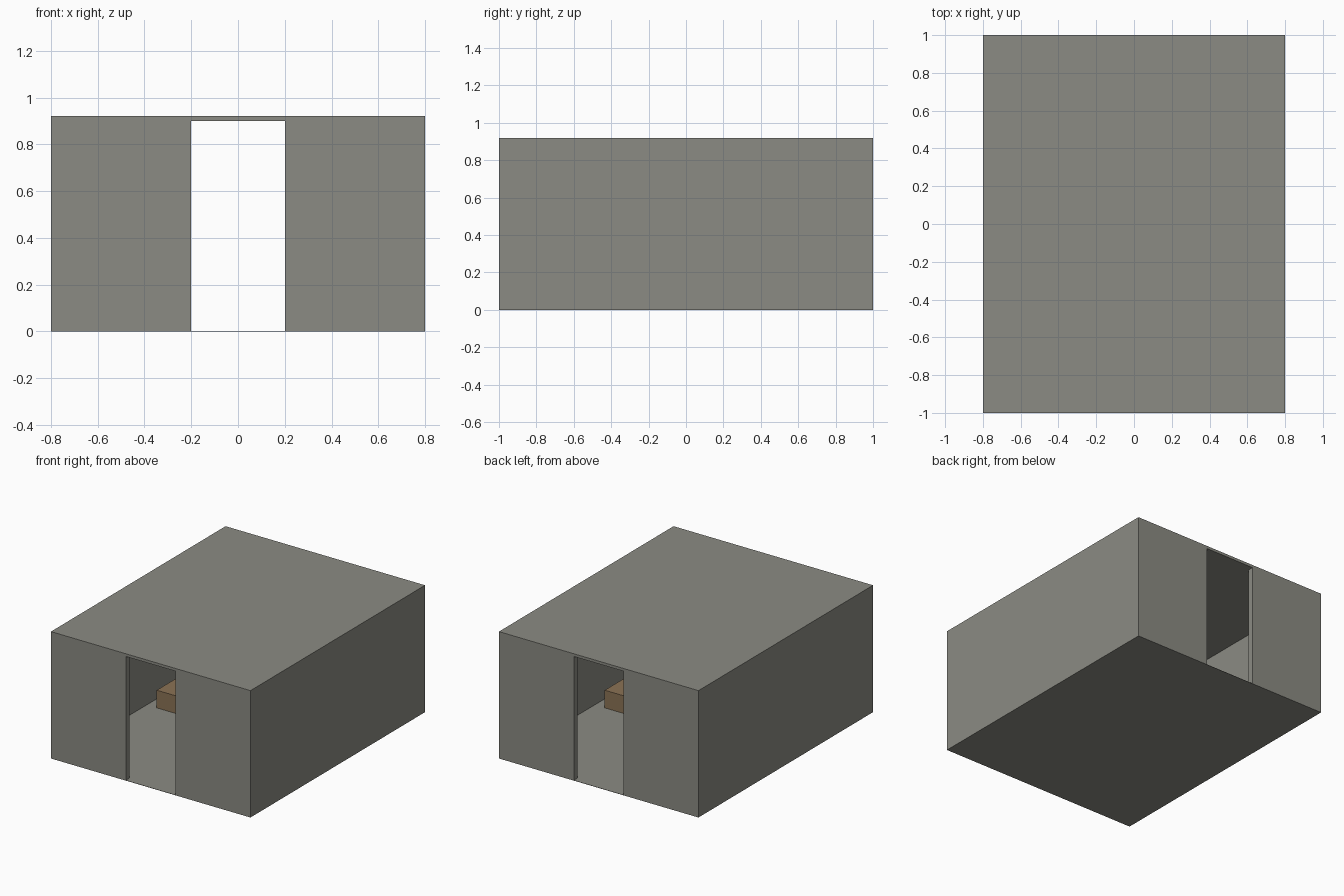
import bpy

cube = bpy.data.objects.get("Cube")
if cube:
    bpy.data.objects.remove(cube, do_unlink=True)


def material(name, colour):
    mat = bpy.data.materials.new(name)
    mat.use_nodes = True
    mat.diffuse_color = colour
    mat.node_tree.nodes["Principled BSDF"].inputs["Base Color"].default_value = colour
    return mat


def box(name, low, high, mat):
    """Axis-aligned block between two opposite corners."""
    bpy.ops.mesh.primitive_cube_add(size=1)
    ob = bpy.context.object
    ob.name = name
    ob.location = [(a + b) / 2 for a, b in zip(low, high)]
    ob.scale = [b - a for a, b in zip(low, high)]
    bpy.ops.object.transform_apply(location=True, rotation=False, scale=True)
    ob.data.materials.append(mat)
    return ob


stone = material("warm_grey_stone", (0.258, 0.258, 0.227, 1))
wood = material("brown_wood", (0.258, 0.171, 0.091, 1))

W, L = 0.8, 1.0            # half width and half length
WALL, EAVES, TOP = 0.04, 0.90, 0.92
DOOR = 0.2                 # half width of the doorways
FLOOR = 0.002

# Floor and roof slabs
box("floor", (-W, -L, 0), (W, L, FLOOR), stone)
box("roof", (-W, -L, EAVES), (W, L, TOP), stone)


def span(a, b, sign):
    """Interval a..b, mirrored for a negative sign."""
    return (a, b) if sign > 0 else (-b, -a)


for side, sx in (("left", 1), ("right", -1)):
    # Long side wall
    x0, x1 = span(W - WALL, W, sx)
    box(side + "_wall", (x0, -L, FLOOR), (x1, L, EAVES), stone)

    # End wall panels beside the open doorways
    x0, x1 = span(DOOR, W - WALL, sx)
    for end, sy in (("front", -1), ("back", 1)):
        y0, y1 = span(L - WALL, L, sy)
        box(f"{end}_{side}_panel", (x0, y0, FLOOR), (x1, y1, EAVES), stone)

    # Low wooden bench, turned half round on the opposite side
    x0, x1 = span(0.47, 0.68, sx)
    y0, y1 = span(0.04, 0.35, -sx)
    box(side + "_bench", (x0, y0, FLOOR), (x1, y1, 0.13), wood)
